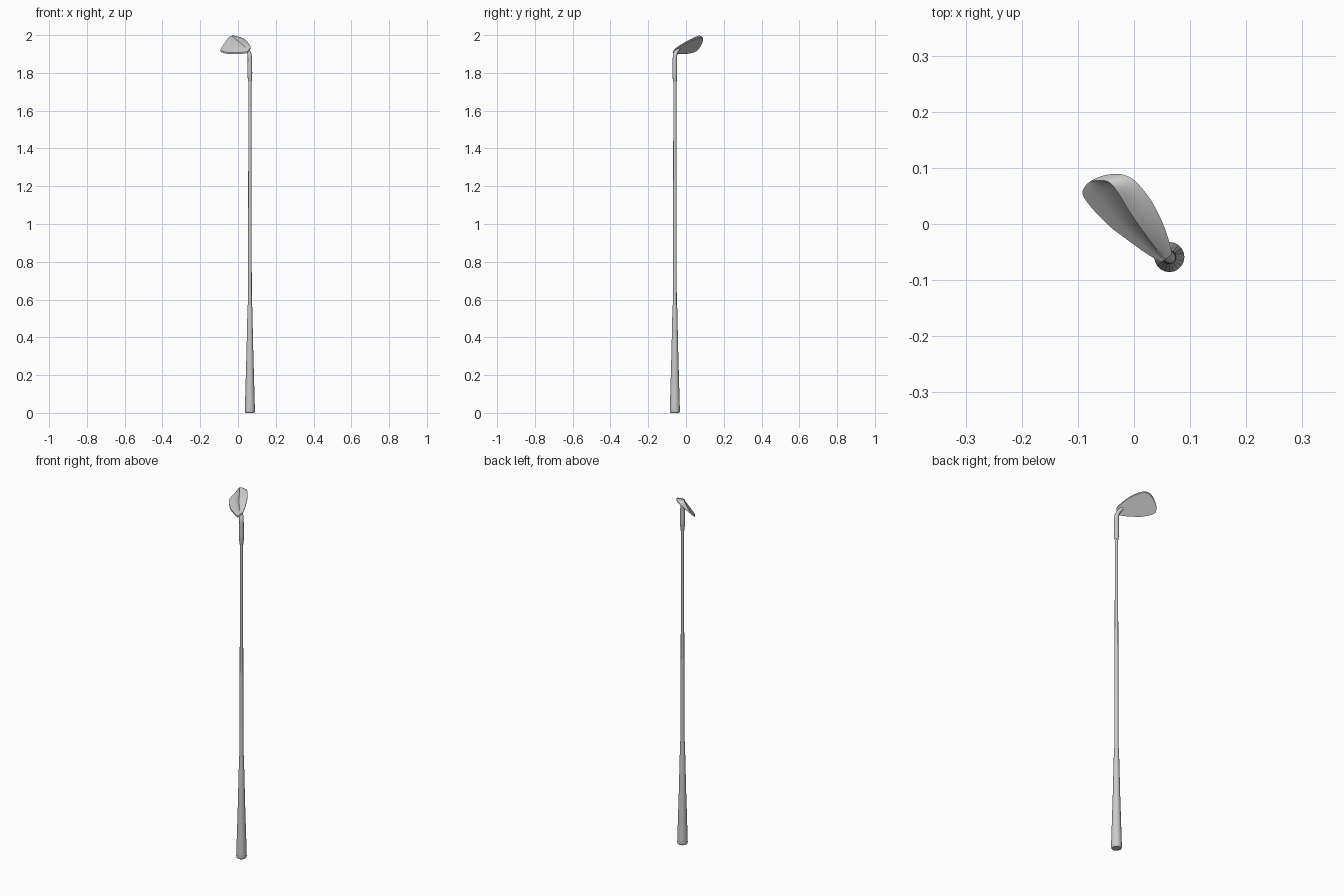
import bpy, bmesh, math
from mathutils import Vector

if "Cube" in bpy.data.objects:
    bpy.data.objects.remove(bpy.data.objects["Cube"])

AX, AY = 0.063, -0.059          # shaft axis
D = Vector((-0.604, 0.797, 0))  # heel-to-toe direction
P = Vector((0.797, 0.604, 0))   # towards the leading edge


def loft(name, rings, angle=40):
    """Skin a list of closed rings and cap both ends."""
    bm = bmesh.new()
    rows = [[bm.verts.new(v) for v in r] for r in rings]
    n = len(rows[0])
    for a, b in zip(rows, rows[1:]):
        for i in range(n):
            j = (i + 1) % n
            bm.faces.new((a[i], a[j], b[j], b[i]))
    bm.faces.new(rows[0][::-1])
    bm.faces.new(rows[-1])
    bmesh.ops.recalc_face_normals(bm, faces=bm.faces)
    me = bpy.data.meshes.new(name)
    bm.to_mesh(me)
    bm.free()
    ob = bpy.data.objects.new(name, me)
    bpy.context.collection.objects.link(ob)
    bpy.ops.object.select_all(action='DESELECT')
    ob.select_set(True)
    bpy.context.view_layer.objects.active = ob
    bpy.ops.object.shade_smooth_by_angle(angle=math.radians(angle))
    return ob


def tube(name, path, sides=20):
    """Round tube through (x, y, z, radius) points."""
    pts = [Vector(p[:3]) for p in path]
    rings = []
    for i, p in enumerate(path):
        t = (pts[min(i + 1, len(pts) - 1)] - pts[max(i - 1, 0)]).normalized()
        u = Vector((0, 1, 0)).cross(t).normalized()
        v = t.cross(u)
        rings.append([pts[i] + p[3] * (u * math.cos(a) + v * math.sin(a))
                      for a in (2 * math.pi * k / sides for k in range(sides))])
    return loft(name, rings)


def straight(name, profile):
    return tube(name, [(AX, AY, z, r) for z, r in profile])


def smooth(rows, steps):
    """Catmull-Rom interpolation of tuples."""
    out = []
    for i in range(len(rows) - 1):
        a, b, c, d = (rows[max(0, min(k, len(rows) - 1))] for k in range(i - 1, i + 3))
        for s in range(steps):
            t = s / steps
            out.append(tuple(0.5 * (2 * q + (r - p) * t + (2 * p - 5 * q + 4 * r - w) * t * t
                                    + (3 * q - p - 3 * r + w) * t ** 3)
                             for p, q, r, w in zip(a, b, c, d)))
    return out + [rows[-1]]


# grip, shaft and ferrule
straight("grip", [(0, 0.022), (0.003, 0.0255), (0.01, 0.0268), (0.03, 0.0262),
                  (0.3, 0.0185), (0.56, 0.0125), (0.57, 0.0115)])
straight("shaft", [(0.56, 0.0102), (1.1, 0.009), (1.78, 0.008)])
straight("ferrule", [(1.755, 0.009), (1.76, 0.0108), (1.80, 0.0125)])

# hosel bending into the heel
tube("hosel", smooth([(AX, AY, 1.80, 0.0125), (AX, AY, 1.84, 0.012),
                      (AX, AY, 1.875, 0.0115), (0.060, -0.056, 1.900, 0.0110),
                      (0.053, -0.047, 1.917, 0.0095), (0.043, -0.034, 1.930, 0.006)], 4))

# head: stations of (s, topline p, leading edge p, ridge p, ridge height)
stations = smooth([
    (-0.084, -0.002, 0.020, 0.007, 0.010),
    (-0.074, -0.007, 0.0265, 0.005, 0.013),
    (-0.0425, -0.0184, 0.038, 0.005, 0.024),
    (-0.010, -0.028, 0.046, 0.0055, 0.032),
    (0.022, -0.037, 0.050, 0.007, 0.037),
    (0.060, -0.042, 0.048, 0.011, 0.041),
    (0.080, -0.043, 0.039, 0.011, 0.039),
    (0.092, -0.0425, 0.0265, 0.006, 0.032),
    (0.102, -0.038, 0.008, -0.006, 0.018),
    (0.1075, -0.025, -0.012, -0.017, 0.010)], 4)


def section(s, pt, pl, pr, h):
    def at(p, up):
        return D * s + P * p + Vector((0, 0, 1.927 + 0.9 * p + 0.24 * s + up))
    sole = [at(pr + (pl - pr) * f, h + (0.006 - h) * f + 0.2 * h * f * (1 - f) * 2)
            for f in (0, 0.25, 0.5, 0.75, 1)]
    w = pr - pt
    back = [at(pr - w * 0.12, 0.008 + (h - 0.008) * 0.55),
            at(pr - w * 0.3, 0.008 + (h - 0.008) * 0.2),
            at(pr - w * 0.6, 0.009), at(pt, 0.008)]
    return [at(pt, 0), at(pl, 0)] + sole[::-1] + back


loft("club_head", [section(*st) for st in stations], 35)
